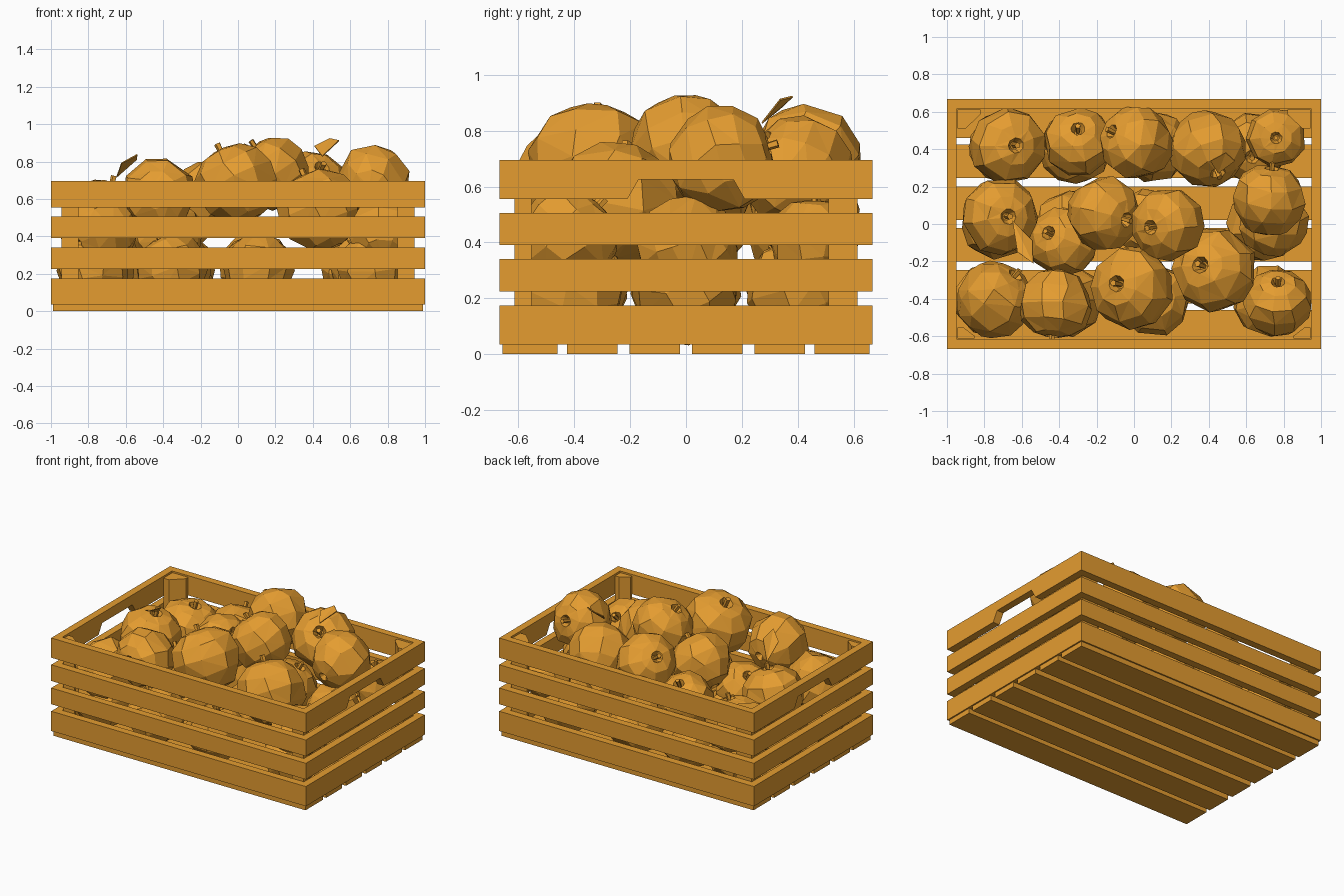
import bpy, bmesh, math, random
from mathutils import Vector, Matrix

random.seed(4)
if "Cube" in bpy.data.objects:
    bpy.data.objects.remove(bpy.data.objects["Cube"], do_unlink=True)

amber = bpy.data.materials.new("amber_brown")
amber.use_nodes = True
COLOR = (0.78, 0.335, 0.03, 1)
amber.diffuse_color = COLOR
amber.node_tree.nodes["Principled BSDF"].inputs["Base Color"].default_value = COLOR


def finish(name, bm, matrix=None):
    """Turn a bmesh into a flat shaded object."""
    bmesh.ops.recalc_face_normals(bm, faces=bm.faces)
    mesh = bpy.data.meshes.new(name)
    bm.to_mesh(mesh)
    bm.free()
    mesh.materials.append(amber)
    obj = bpy.data.objects.new(name, mesh)
    bpy.context.collection.objects.link(obj)
    if matrix is not None:
        obj.matrix_world = matrix
    return obj


def box(name, low, high):
    low, high = Vector(low), Vector(high)
    bm = bmesh.new()
    bmesh.ops.create_cube(bm, size=1)
    bmesh.ops.scale(bm, vec=high - low, verts=bm.verts)
    bmesh.ops.translate(bm, vec=(low + high) / 2, verts=bm.verts)
    return finish(name, bm)


def prism(name, outline, offset):
    """Extrude a closed outline along an offset."""
    bm = bmesh.new()
    face = bm.faces.new([bm.verts.new(p) for p in outline])
    made = bmesh.ops.extrude_face_region(bm, geom=[face], use_keep_orig=True)
    moved = [v for v in made["geom"] if isinstance(v, bmesh.types.BMVert)]
    bmesh.ops.translate(bm, vec=offset, verts=moved)
    return finish(name, bm)


def lathe(name, profile, sides, matrix, jitter=0.0):
    """Revolve a radius/height profile, with uneven triangular facets."""
    bm = bmesh.new()
    rings = []
    for r, h in profile:
        ring = []
        for i in range(sides):
            a = math.tau * (i + random.uniform(-jitter, jitter) * 3) / sides
            k = r * (1 + random.uniform(-jitter, jitter) / 2)
            lift = r * random.uniform(-jitter, jitter)
            ring.append(bm.verts.new((k * math.cos(a), k * math.sin(a), h + lift)))
        rings.append(ring)
    for a, b in zip(rings, rings[1:]):
        for i in range(sides):
            j = (i + 1) % sides
            bm.faces.new((a[i], a[j], b[j], b[i]))
    bmesh.ops.remove_doubles(bm, verts=bm.verts, dist=0.001)
    bmesh.ops.triangulate(bm, faces=bm.faces)
    return finish(name, bm, matrix)


# Crate walls: four levels of slats, the top end slats carrying a hand hole
LEVELS = [(0.035, 0.175), (0.225, 0.34), (0.39, 0.505), (0.555, 0.695)]
X, Y, T = 1.0, 0.667, 0.052
for n, (z0, z1) in enumerate(LEVELS):
    for side, label in ((-1, "front"), (1, "back")):
        ya, yb = sorted((side * Y, side * (Y - T)))
        box(f"{label}_slat_{n}", (-X, ya, z0), (X, yb, z1))
    for side, label in ((-1, "right"), (1, "left")):
        w = Y - T
        points = [(w, z0), (w, z1), (-w, z1), (-w, z0)]
        if n == len(LEVELS) - 1:
            points += [(-0.21, z0), (-0.17, 0.625), (0.17, 0.625), (0.21, z0)]
        prism(f"{label}_end_slat_{n}", [(side * X, y, z) for y, z in points],
              (-side * T, 0, 0))

# Crate floor boards, the outer two slightly wider
for n in range(6):
    y = (n - 2.5) * 0.2235
    half = 0.098 if n in (0, 5) else 0.09
    box(f"floor_board_{n}", (-0.99, y - half, 0), (0.99, y + half, 0.035))

# Corner posts with a chamfered inner edge, slimmer at the front
PX, PY = 0.943, 0.613
for side in (-1, 1):
    for label, sy, lx, ly in (("front", -1, 0.09, 0.06), ("back", 1, 0.123, 0.103)):
        outline = [(PX, PY), (PX - lx, PY), (PX - lx, PY - ly * 0.25),
                   (PX - lx * 0.35, PY - ly), (PX, PY - ly)]
        prism(f"{label}_corner_post",
              [(side * x, sy * y, 0.035) for x, y in outline], (0, 0, 0.65))

# Fruit: body with small dimples, and a short stem
BODY = [(0, -0.72), (0.16, -0.88), (0.58, -0.76), (0.9, -0.34), (1, 0.12),
        (0.88, 0.56), (0.52, 0.86), (0.2, 0.93), (0.1, 0.72), (0, 0.7)]
STEM = [(0, 0.6), (0.06, 0.6), (0.08, 1.1), (0, 1.1)]


def apple(x, y, z, r, ax, ay):
    axis = Vector((ax, ay, math.sqrt(max(0.02, 1 - ax * ax - ay * ay))))
    turn = axis.to_track_quat("Z", "Y").to_matrix().to_4x4()
    spin = Matrix.Rotation(random.uniform(0, math.tau), 4, "Z")
    m = Matrix.Translation((x, y, z)) @ turn @ spin @ Matrix.Scale(r, 4)
    lathe("apple", BODY, 9, m, 0.06)
    lathe("apple_stem", STEM, 5, m)


# Upper fruit: position, radius, lean of the stem
APPLES = [
    (-.68, .42, .42, .21, .25, 0), (-.3, .43, .5, .19, 0, .45),
    (.02, .43, .69, .2, -.75, .35), (.39, .41, .64, .21, .3, -.7),
    (.76, .46, .4, .16, 0, 0), (-.72, .04, .5, .21, .25, 0),
    (-.17, .06, .6, .2, .7, -.2), (.19, 0, .73, .2, -.55, -.1),
    (.72, .12, .69, .2, .1, .95), (-.75, -.41, .43, .21, .6, .7),
    (-.42, -.42, .62, .2, -.1, -.98), (0, -.34, .675, .225, -.45, .1),
    (.44, -.25, .53, .23, -.4, .15), (.77, -.43, .41, .185, 0, .7),
    (-.37, -.1, .4, .19, -.5, .3), (.74, 0, .38, .19, .3, .9),
]
for a in APPLES:
    apple(*a)

# Lower layer of fruit, fanned out a little towards the front
for x in (-0.73, -0.33, 0.1, 0.68):
    for y in (-0.41, 0, 0.41):
        apple(x * (1 - 0.15 * y), y, 0.22, 0.195,
              random.uniform(-.6, .6), random.uniform(-.6, .6))


# Leaves: thin folded blades on two stems
def leaf(base, tip, width):
    base, tip, width = Vector(base), Vector(tip), Vector(width)
    mid = base.lerp(tip, 0.6)
    fold = Vector((0, 0, 0.012))
    bm = bmesh.new()
    b, l, t, r, c = [bm.verts.new(p) for p in
                     (base, mid + width + fold, tip, mid - width + fold, mid)]
    for tri in ((b, c, l), (l, c, t), (t, c, r), (r, c, b)):
        bm.faces.new(tri)
    obj = finish("leaf", bm)
    thick = obj.modifiers.new("thickness", "SOLIDIFY")
    thick.thickness = 0.006


leaf((0.45, 0.27, 0.83), (0.49, 0.38, 0.925), (0.065, 0, 0.015))
leaf((-0.65, 0.02, 0.72), (-0.54, -0.21, 0.84), (0.04, 0.03, 0.01))
